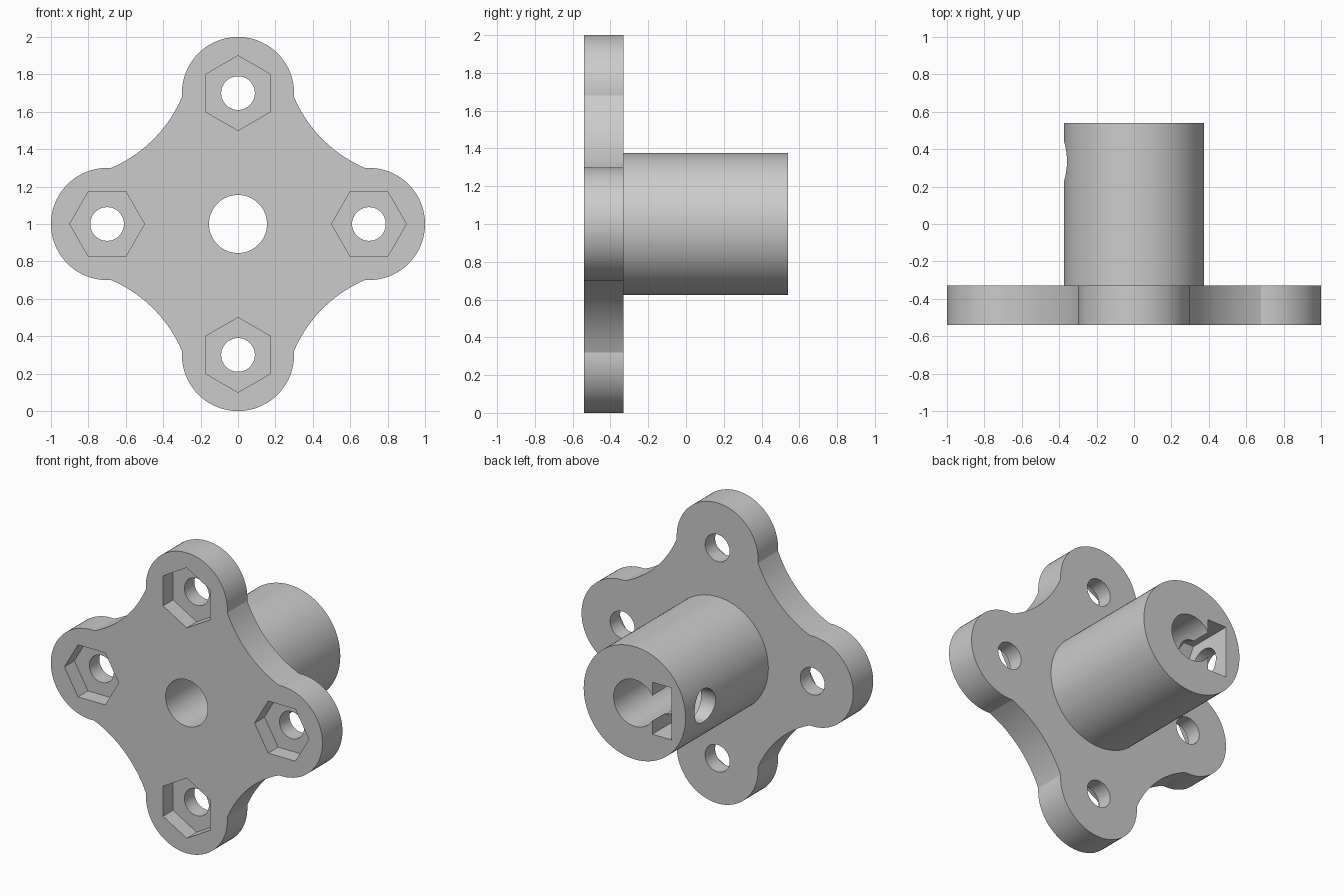
import bpy
import bmesh
from math import sin, cos, radians, pi, asin, atan2, hypot

cube = bpy.data.objects.get("Cube")
if cube:
    bpy.data.objects.remove(cube, do_unlink=True)

FRONT, PLATE_BACK, BACK = -0.54, -0.33, 0.54
MID = 1.0            # height of the hub axis
ARM, LOBE = 0.7, 0.3

grey = bpy.data.materials.new("plain grey")
grey.use_nodes = True
colour = (0.6, 0.6, 0.6, 1)
grey.diffuse_color = colour
grey.node_tree.nodes["Principled BSDF"].inputs["Base Color"].default_value = colour


def arc(cx, cy, r, start, end, steps):
    """Points along an arc, both ends included."""
    angles = [start + (end - start) * i / steps for i in range(steps + 1)]
    return [(cx + r * cos(a), cy + r * sin(a)) for a in angles]


def circle(cx, cy, r, n=64, turn=0.0):
    return arc(cx, cy, r, turn, turn + 2 * pi, n)[:-1]


def prism(name, outline, lo, hi, axis="y"):
    """Extrude a closed outline along y (outline in x, z) or x (outline in y, z)."""
    bm = bmesh.new()

    def place(u, v, w):
        return (u, w, v + MID) if axis == "y" else (w, u, v + MID)

    rings = [[bm.verts.new(place(u, v, w)) for u, v in outline] for w in (lo, hi)]
    for ring in rings:
        bm.faces.new(ring)
    n = len(outline)
    for i in range(n):
        j = (i + 1) % n
        bm.faces.new((rings[0][i], rings[0][j], rings[1][j], rings[1][i]))
    bmesh.ops.recalc_face_normals(bm, faces=bm.faces)
    mesh = bpy.data.meshes.new(name)
    bm.to_mesh(mesh)
    bm.free()
    mesh.materials.append(grey)
    obj = bpy.data.objects.new(name, mesh)
    bpy.context.collection.objects.link(obj)
    return obj


def combine(target, other, operation):
    """Apply a boolean and discard the helper."""
    mod = target.modifiers.new("boolean", "BOOLEAN")
    mod.operation, mod.object, mod.solver = operation, other, "EXACT"
    bpy.context.view_layer.objects.active = target
    bpy.ops.object.modifier_apply(modifier=mod.name)
    bpy.data.objects.remove(other, do_unlink=True)


# Flange outline: four round lobes joined by concave arcs
past = asin(0.02 / LOBE)
tip_u, tip_v = ARM - LOBE * sin(past), LOBE * cos(past)
sweep_c = 0.96
sweep_r = hypot(sweep_c - tip_u, sweep_c - tip_v)
sweep_from = atan2(tip_v - sweep_c, tip_u - sweep_c)
sweep_to = -pi / 2 - (sweep_from + pi)
quarter = arc(ARM, 0, LOBE, -pi / 2 - past, pi / 2 + past, 36)
quarter += arc(sweep_c, sweep_c, sweep_r, sweep_from, sweep_to, 16)[1:-1]
outline = []
for k in range(4):
    c, s = cos(k * pi / 2), sin(k * pi / 2)
    outline += [(u * c - v * s, u * s + v * c) for u, v in quarter]

body = prism("flanged_hub", outline, FRONT, PLATE_BACK)

# Hub barrel
combine(body, prism("barrel", circle(0, 0, 0.375, 96), -0.43, BACK), "UNION")

# Shaft bore
combine(body, prism("bore", circle(0, 0, 0.155), -0.8, 0.8), "DIFFERENCE")

# Bolt holes with hexagonal nut pockets in the front
for k in range(4):
    a = k * pi / 2
    u, v = ARM * cos(a), ARM * sin(a)
    combine(body, prism("bolt_hole", circle(u, v, 0.09, 48), -0.8, 0), "DIFFERENCE")
    combine(body, prism("nut_pocket", circle(u, v, 0.2, 6, a), -0.8, FRONT + 0.105),
            "DIFFERENCE")

# Captive nut slot, open at the back, and the set screw hole into it
SCREW = 0.335
slot = [(0.8, 0.173), (SCREW - 0.1, 0.173), (SCREW - 0.2, 0),
        (SCREW - 0.1, -0.173), (0.8, -0.173)]
combine(body, prism("nut_slot", slot, -0.27, -0.13, "x"), "DIFFERENCE")
combine(body, prism("screw_hole", circle(SCREW, 0, 0.11, 48), -0.6, -0.1, "x"),
        "DIFFERENCE")

# Smooth round walls, crisp edges
bpy.ops.object.select_all(action="DESELECT")
body.select_set(True)
bpy.context.view_layer.objects.active = body
bpy.ops.object.shade_smooth_by_angle(angle=radians(20))
